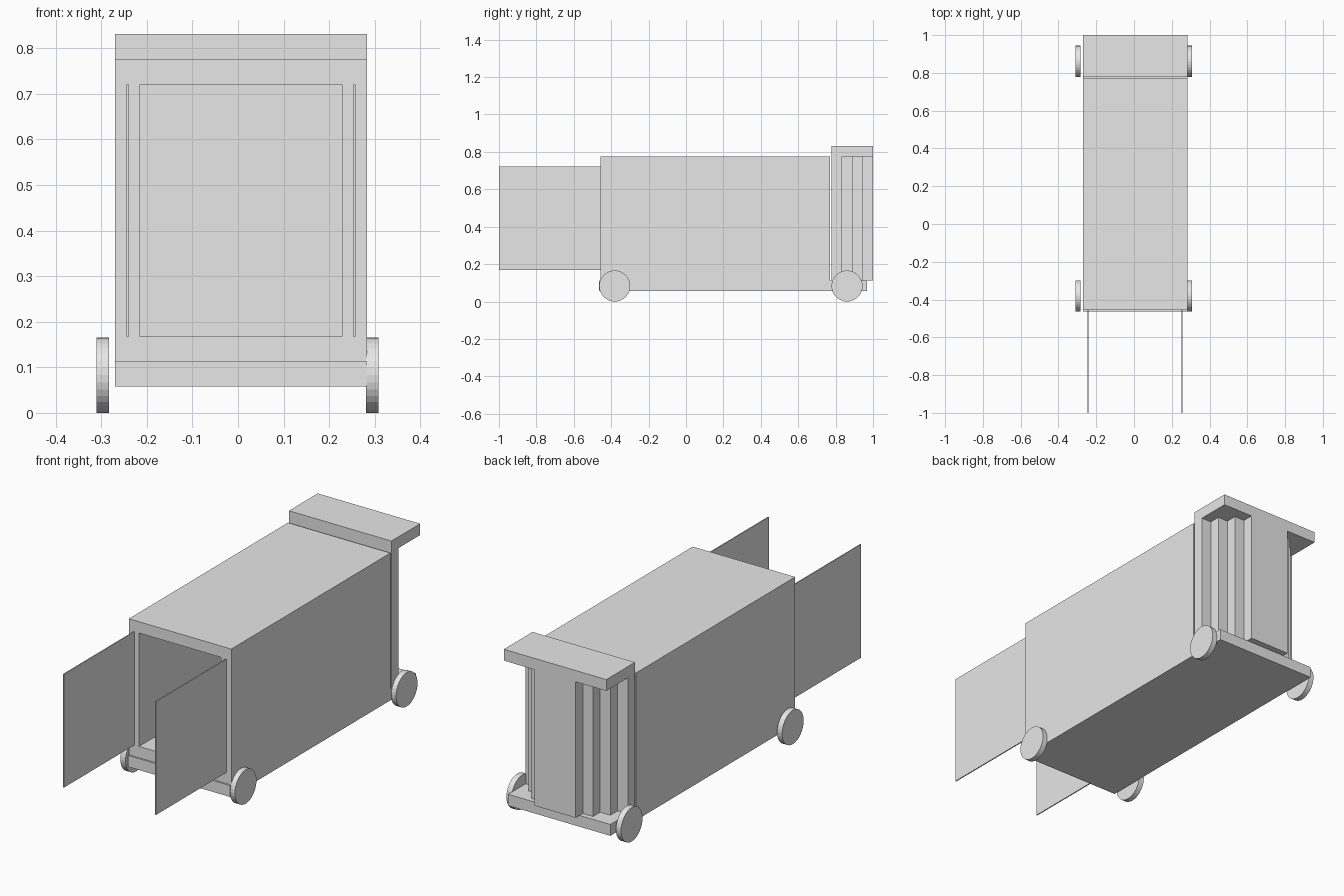
import bpy
import math

U = 0.0553      # wall thickness, also the module for every part
CX = 0.0065     # middle of the body across x
FLOOR = 0.0575  # underside of the base slab

cube = bpy.data.objects.get("Cube")
if cube:
    bpy.data.objects.remove(cube, do_unlink=True)

grey = bpy.data.materials.new("light_grey")
grey.use_nodes = True
grey.diffuse_color = (0.8, 0.8, 0.8, 1)
grey.node_tree.nodes["Principled BSDF"].inputs["Base Color"].default_value = (0.8, 0.8, 0.8, 1)


def make(name, verts, faces):
    mesh = bpy.data.meshes.new(name)
    mesh.from_pydata(verts, [], faces)
    mesh.materials.append(grey)
    obj = bpy.data.objects.new(name, mesh)
    bpy.context.collection.objects.link(obj)
    return obj


def prism(name, outline, z0, z1):
    """Extrude a counter-clockwise xy outline from z0 to z1."""
    n = len(outline)
    verts = [(x, y, z) for z in (z0, z1) for x, y in outline]
    faces = [tuple(reversed(range(n))), tuple(range(n, 2 * n))]
    faces += [(i, (i + 1) % n, n + (i + 1) % n, n + i) for i in range(n)]
    return make(name, verts, faces)


def box(name, x0, x1, y0, y1, z0, z1):
    return prism(name, [(x0, y0), (x1, y0), (x1, y1), (x0, y1)], z0, z1)


left, right = CX - 5 * U, CX + 5 * U
base_top = FLOOR + U
body_top = base_top + 12 * U
front, rear = -0.456, 0.771
stair_front = 1 - 4 * U

# Base slab
box("base_slab", left, right, -0.464, 0.969, FLOOR, base_top)

# Hollow body, open at the front
body = box("body", left, right, front, rear, base_top, body_top)
cutter = box("body_cutter", left + U, right - U, front - U, rear - U,
             base_top + U, body_top - U)
cutter.hide_render = True
cutter.hide_set(True)
cut = body.modifiers.new("hollow", 'BOOLEAN')
cut.operation = 'DIFFERENCE'
cut.solver = 'EXACT'
cut.object = cutter
bpy.context.view_layer.objects.active = body
body.select_set(True)
bpy.ops.object.modifier_apply(modifier="hollow")
bpy.data.objects.remove(cutter, do_unlink=True)

# Open doors, swung straight forward
for side, label in ((-1, "right"), (1, "left")):
    x = CX + side * 4.5 * U
    box(label + "_door", x - 0.0027, x + 0.0027, -1, front,
        base_top + U, body_top - U)

# Stepped rear column, deepest in the middle
half = []
for i in range(4):
    y = stair_front + (i + 1) * U
    half += [(5 - i, y), (4 - i if i < 3 else 2, y)]
half = half[:-1]
outline = [(CX - 5 * U, stair_front), (CX + 5 * U, stair_front)]
outline += [(CX + k * U, y) for k, y in half]
outline += [(CX - k * U, y) for k, y in reversed(half)]
prism("stepped_rear", outline, base_top, body_top)

# Rear hood
box("rear_hood", left, right, stair_front, 1, body_top, body_top + U)

# Wheels
RADIUS = 1.5 * U
for x, side in ((-0.2965, "right"), (0.2945, "left")):
    for y, end in ((-0.381, "front"), (0.861, "rear")):
        bpy.ops.mesh.primitive_cylinder_add(
            vertices=32, radius=RADIUS, depth=U / 2,
            location=(x, y, RADIUS), rotation=(0, math.pi / 2, 0))
        wheel = bpy.context.object
        wheel.name = f"{end}_{side}_wheel"
        wheel.data.materials.append(grey)
